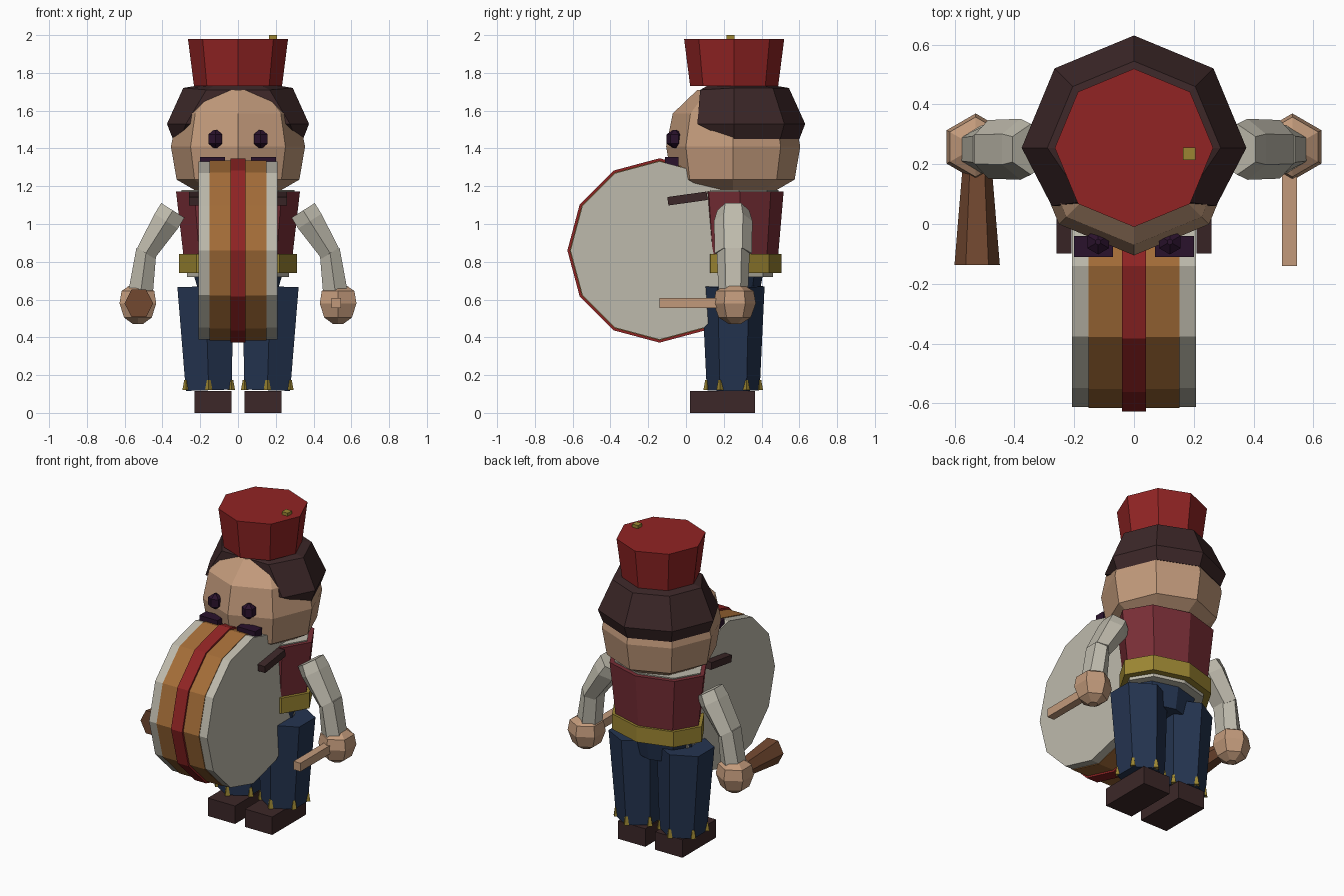
import bpy, bmesh, math
from mathutils import Vector, Matrix

cube = bpy.data.objects.get("Cube")
if cube:
    bpy.data.objects.remove(cube, do_unlink=True)


def material(name, *rgb):
    """Flat material from 0-255 display colour, stored as linear."""
    lin = [((c / 255 + 0.055) / 1.055) ** 2.4 for c in rgb] + [1]
    m = bpy.data.materials.new(name)
    m.use_nodes = True
    m.diffuse_color = lin
    bsdf = m.node_tree.nodes["Principled BSDF"]
    bsdf.inputs["Base Color"].default_value = lin
    bsdf.inputs["Roughness"].default_value = 0.9
    return m


SKIN = material("skin", 194, 154, 123)
RED = material("bright red", 145, 36, 36)
MAROON = material("maroon", 120, 46, 54)
GOLD = material("gold", 155, 133, 50)
NAVY = material("navy", 36, 52, 80)
DARK = material("dark brown", 60, 39, 40)
PURPLE = material("dark purple", 42, 18, 44)
WOOD = material("wood", 114, 72, 48)
ORANGE = material("orange brown", 164, 109, 56)
WHITE = material("off white", 190, 186, 172)


def finish(name, mat, bm):
    bmesh.ops.recalc_face_normals(bm, faces=bm.faces)
    me = bpy.data.meshes.new(name)
    bm.to_mesh(me)
    bm.free()
    me.materials.append(mat)
    ob = bpy.data.objects.new(name, me)
    bpy.context.collection.objects.link(ob)
    return ob


def skin_rings(name, mat, rings):
    """Bridge equal-length rings of points and cap both ends."""
    bm = bmesh.new()
    rows = [[bm.verts.new(p) for p in ring] for ring in rings]
    n = len(rows[0])
    for a, b in zip(rows, rows[1:]):
        for i in range(n):
            j = (i + 1) % n
            bm.faces.new((a[i], a[j], b[j], b[i]))
    bm.faces.new(rows[0])
    bm.faces.new(rows[-1])
    return finish(name, mat, bm)


def tube(name, mat, n, sections):
    """Sections are (centre, width radius, depth radius) along a straight axis."""
    axis = (Vector(sections[-1][0]) - Vector(sections[0][0])).normalized()
    v = Vector((1, 0, 0)) if abs(axis.y) > 0.9 else Vector((0, 1, 0))
    u = v.cross(axis)
    turn = [2 * math.pi * k / n for k in range(n)]
    return skin_rings(name, mat, [
        [Vector(c) + u * ru * math.sin(t) + v * rv * math.cos(t) for t in turn]
        for c, ru, rv in sections])


def column(name, mat, n, x, y, profile):
    """Upright tube from (z, width radius, depth radius) rows."""
    return tube(name, mat, n, [((x, y, z), a, b) for z, a, b in profile])


def box(name, mat, centre, size, tilt=0):
    bm = bmesh.new()
    bmesh.ops.create_cube(bm, size=1, matrix=Matrix.Translation(centre)
                          @ Matrix.Rotation(tilt, 4, 'X') @ Matrix.Diagonal((*size, 1)))
    return finish(name, mat, bm)


def round_column(name, mat, n, x, y, profile):
    return column(name, mat, n, x, y, [(z, r, r) for z, r in profile])


# Head, hat and hat button
round_column("head", SKIN, 8, 0, 0.25,
             [(1.18, 0.23), (1.235, 0.325), (1.41, 0.355), (1.585, 0.32), (1.71, 0.19)])
round_column("hat", RED, 8, 0, 0.255, [(1.73, 0.233), (1.98, 0.265)])
box("hat_button", GOLD, (0.185, 0.235, 1.985), (0.042, 0.042, 0.03))

# Hair wraps the sides and back, open at the face
hair = []
for z, r, fx, fy, fz in [(1.45, 0.345, 0.29, 0.14, 1.49), (1.53, 0.376, 0.275, 0.06, 1.53),
                         (1.72, 0.29, 0.168, 0.075, 1.71), (1.735, 0.2, 0.13, 0.11, 1.73)]:
    back = [math.radians(a) for a in (90, 135, 180, 225, 270)]
    hair.append([(fx, fy, fz)]
                + [(r * math.sin(a), 0.255 - r * math.cos(a), z) for a in back]
                + [(-fx, fy, fz)])
skin_rings("hair", DARK, hair)

# Shirt, jacket, belt and hips
column("shirt", WHITE, 8, 0, 0.28, [(0.72, 0.27, 0.18), (1.0, 0.27, 0.19), (1.18, 0.3, 0.21)])
column("jacket", MAROON, 8, 0, 0.285, [(0.8, 0.285, 0.2), (1.172, 0.328, 0.232)])
column("belt", GOLD, 8, 0, 0.285, [(0.74, 0.312, 0.22), (0.84, 0.312, 0.22)])
column("hips", NAVY, 8, 0, 0.25, [(0.58, 0.19, 0.13), (0.75, 0.24, 0.16)])

# Drum: stacked bands along the x axis
for name, mat, half, r in [("drum_rims", WHITE, 0.208, 0.472), ("drum_shell", ORANGE, 0.152, 0.476),
                           ("drum_stripe", RED, 0.04, 0.488)]:
    if name == "drum_rims":
        for s, side in ((1, "left"), (-1, "right")):
            tube("drum_rim_" + side, mat, 12,
                 [((s * 0.15, -0.14, 0.86), r, r), ((s * half, -0.14, 0.86), r, r)])
    else:
        tube(name, mat, 12, [((-half, -0.14, 0.86), r, r), ((half, -0.14, 0.86), r, r)])

for s, side in ((1, "left"), (-1, "right")):
    # Face
    round_column(side + "_eye", PURPLE, 6, s * 0.12, -0.06,
                 [(1.402, 0.01), (1.425, 0.042), (1.475, 0.042), (1.498, 0.01)])
    box(side + "_moustache", PURPLE, (s * 0.135, -0.075, 1.325), (0.13, 0.07, 0.06))

    # Drum bracket
    box(side + "_bracket", DARK, (s * 0.235, 0.008, 1.135), (0.05, 0.21, 0.045), math.radians(8))

    # Arm and hand
    tube(side + "_upper_arm", WHITE, 6,
         [((s * 0.345, 0.25, 1.072), 0.084, 0.085), ((s * 0.38, 0.25, 1.015), 0.084, 0.102),
          ((s * 0.488, 0.25, 0.845), 0.062, 0.098)])
    tube(side + "_forearm", WHITE, 6,
         [((s * 0.485, 0.25, 0.865), 0.062, 0.088), ((s * 0.515, 0.25, 0.64), 0.075, 0.078)])
    round_column(side + "_hand", SKIN, 6, s * 0.53, 0.258,
                 [(0.47, 0.03), (0.505, 0.085), (0.58, 0.112), (0.645, 0.1), (0.672, 0.055)])

    # Leg, hem studs and shoe
    tube(side + "_leg", NAVY, 6,
         [((s * 0.155, 0.25, 0.12), 0.14, 0.14), ((s * 0.172, 0.25, 0.67), 0.172, 0.166)])
    for k in range(6):
        a = k * math.pi / 3
        round_column(side + "_hem_stud", GOLD, 4, s * 0.155 + 0.138 * math.sin(a),
                     0.25 + 0.138 * math.cos(a), [(0.12, 0.02), (0.175, 0.01)])
    box(side + "_shoe", DARK, (s * 0.133, 0.193, 0.058), (0.195, 0.345, 0.116))

# Drumstick and mallet
box("drumstick", SKIN, (0.52, 0.03, 0.582), (0.05, 0.34, 0.054))
tube("mallet", WOOD, 6, [((-0.525, -0.138, 0.58), 0.085, 0.076), ((-0.525, 0.2, 0.58), 0.05, 0.048)])
